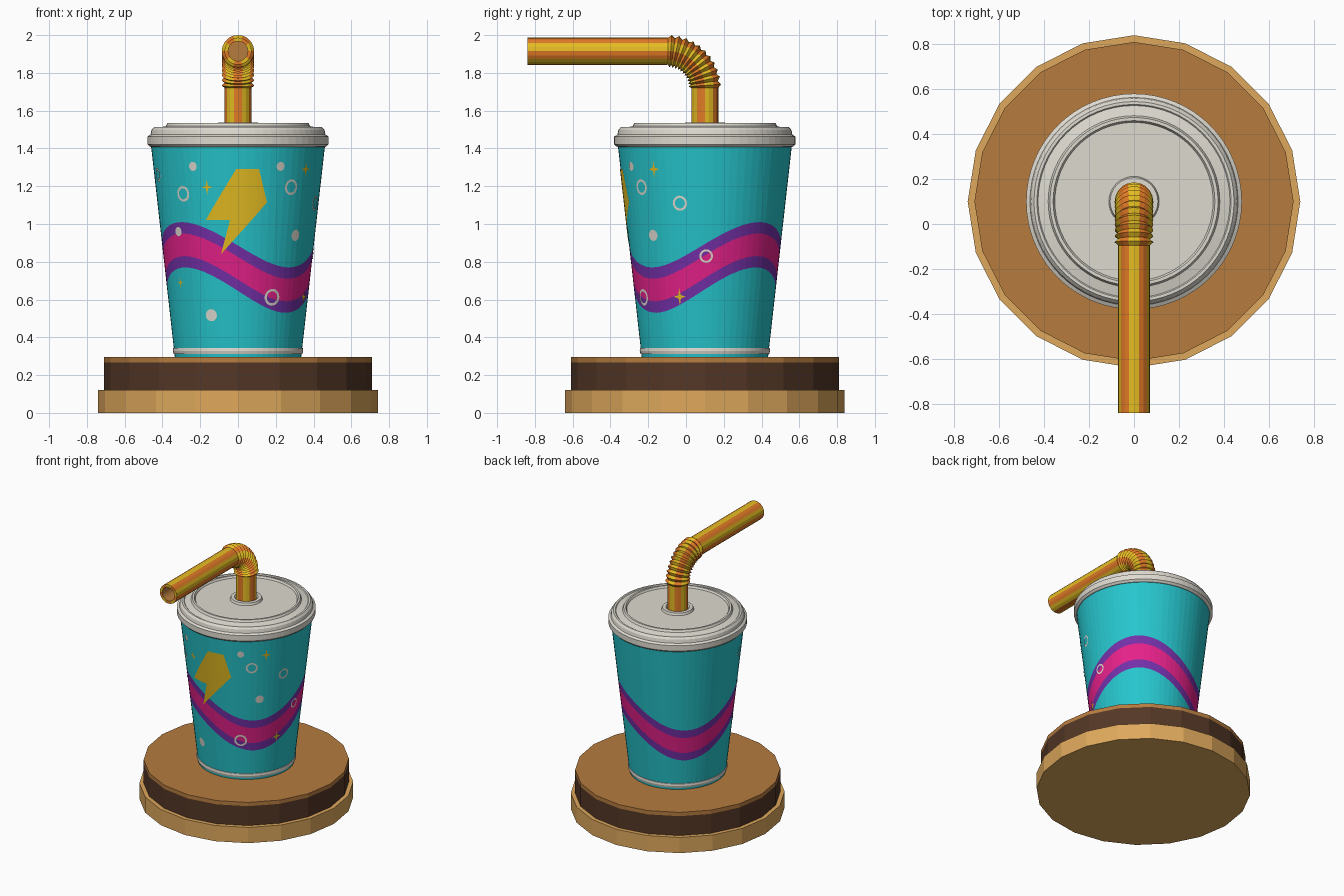
import bpy, bmesh, math
from mathutils import Vector

if "Cube" in bpy.data.objects:
    bpy.data.objects.remove(bpy.data.objects["Cube"])

CY = 0.1  # the cup axis sits slightly behind the origin


def lin(c):
    c /= 255
    return c / 12.92 if c <= 0.04045 else ((c + 0.055) / 1.055) ** 2.4


def material(name, r, g, b):
    m = bpy.data.materials.new(name)
    m.diffuse_color = (lin(r), lin(g), lin(b), 1)
    m.use_nodes = True
    m.node_tree.nodes["Principled BSDF"].inputs["Base Color"].default_value = m.diffuse_color
    return m


TEAL = material("teal", 38, 198, 205)
PINK = material("pink", 230, 33, 138)
PURPLE = material("purple", 116, 48, 168)
YELLOW = material("yellow", 228, 188, 34)
ORANGE = material("orange", 224, 122, 38)
WHITE = material("off white", 222, 218, 208)
TAN = material("tan", 222, 168, 92)
BROWN = material("brown", 182, 124, 63)
DARK = material("dark brown", 84, 55, 38)


def finish(name, bm, mats):
    bmesh.ops.remove_doubles(bm, verts=bm.verts, dist=1e-5)
    me = bpy.data.meshes.new(name)
    bm.to_mesh(me)
    bm.free()
    for m in mats:
        me.materials.append(m)
    ob = bpy.data.objects.new(name, me)
    bpy.context.collection.objects.link(ob)
    return ob


def skin(name, rings, mats, rule):
    """Join equal rings of points; rule(ring, side) picks the material."""
    bm = bmesh.new()
    vs = [[bm.verts.new(p) for p in ring] for ring in rings]
    n = len(rings[0])
    for i in range(len(vs) - 1):
        for k in range(n):
            j = (k + 1) % n
            f = bm.faces.new((vs[i][k], vs[i][j], vs[i + 1][j], vs[i + 1][k]))
            f.material_index = rule(i, k)
    return finish(name, bm, mats)


def lathe(name, profile, n, mats, rule=lambda i, k: 0):
    rings = [[(r * math.cos(math.tau * k / n), CY + r * math.sin(math.tau * k / n), z)
              for k in range(n)] for r, z in profile]
    return skin(name, rings, mats, rule)


# Round stand in two steps
lathe("stand_lower_step", [(0, 0), (.74, 0), (.74, .12), (0, .12)], 20, [TAN])
lathe("stand_upper_step", [(.70, .115), (.71, .12), (.71, .268), (.71, .297), (0, .297)],
      20, [DARK, BROWN], lambda i, k: int(i >= 2))


# Tapered cup with a wavy two-colour band running around it
def cup_r(z):
    return .335 + (z - .30) * .1126


def on_cup(theta, z, off=0.0):
    r = cup_r(z) + off
    return (r * math.sin(theta), CY - r * math.cos(theta), z)


N = 64
rows = [lambda w: .297, lambda w: w - .12, lambda w: w - .06,
        lambda w: w + .06, lambda w: w + .12, lambda w: 1.42]
cup_rings = []
for row in rows:
    ring = []
    for k in range(N):
        t = math.tau * k / N
        wave = .77 + .12 * math.cos(2 * (t + math.radians(46)))
        ring.append(on_cup(t, row(wave)))
    cup_rings.append(ring)
skin("cup_body", cup_rings, [TEAL, PURPLE, PINK], lambda i, k: (0, 1, 2, 1, 0)[i])
lathe("cup_bottom_rim", [(.330, .310), (.341, .313), (.345, .328), (.343, .343), (.334, .347)],
      N, [WHITE])

# Lid with stepped rim, raised ring and straw collar
lathe("lid", [(.445, 1.405), (.468, 1.41), (.48, 1.422), (.48, 1.463), (.463, 1.473),
              (.458, 1.498), (.445, 1.513), (.432, 1.513), (.427, 1.508), (.382, 1.518),
              (.374, 1.534), (.360, 1.534), (.352, 1.520), (.112, 1.520), (.106, 1.537),
              (.082, 1.538), (.074, 1.525), (0, 1.525)], N, [WHITE])

# Bendy straw: lengthwise stripes, ribbed elbow, open end
SIDES, BEND, R = 20, .195, .072
stations = [(Vector((0, CY, 1.50)), 0, R), (Vector((0, CY, 1.715)), 0, R)]
pivot = Vector((0, CY - BEND, 1.72))
RIBS = 11
for s in range(2 * RIBS + 1):
    a = math.pi / 2 * s / (2 * RIBS)
    nrm = Vector((0, -math.cos(a), -math.sin(a)))
    stations.append((pivot - nrm * BEND, a, .086 if s % 2 else .071))
ZT = 1.72 + BEND
for y, r in ((-.10, R), (-.84, R), (-.84, .052), (-.25, .052), (-.25, 0)):
    stations.append((Vector((0, y, ZT)), math.pi / 2, r))
straw_rings = []
for c, a, r in stations:
    nrm = Vector((0, -math.cos(a), -math.sin(a)))
    straw_rings.append([c + r * (nrm * math.cos(math.tau * k / SIDES)
                                 + Vector((1, 0, 0)) * math.sin(math.tau * k / SIDES))
                        for k in range(SIDES)])
last = len(stations) - 4
skin("straw", straw_rings, [ORANGE, YELLOW, BROWN],
     lambda i, k: 2 if i > last else ((k + 1) // 2) % 2)


# Printed decorations: flat outlines wrapped on to the cup as thin plates
def decal(name, polys, deg, z0, mat):
    bm = bmesh.new()
    for poly in polys:
        bm.faces.new([bm.verts.new((u, v, 0)) for u, v in poly])
    bmesh.ops.triangulate(bm, faces=bm.faces[:])
    for i in range(-7, 8):
        bmesh.ops.bisect_plane(bm, geom=bm.verts[:] + bm.edges[:] + bm.faces[:],
                               plane_co=(i * .025, 0, 0), plane_no=(1, 0, 0))
    for v in bm.verts:
        z = z0 + v.co.y
        v.co = on_cup(math.radians(deg) + v.co.x / cup_r(z), z, .003)
    return finish(name, bm, [mat])


def circle(r, n=16):
    return [(r * math.cos(math.tau * k / n), r * math.sin(math.tau * k / n)) for k in range(n)]


def hoop(r):
    o, i = circle(r), circle(r * .7)
    return [[o[k - 1], o[k], i[k], i[k - 1]] for k in range(len(o))]


def sparkle(r):
    pts = []
    for k in range(8):
        q = r * (.28 if k % 2 else 1)
        pts.append((.75 * q * math.cos(math.pi * k / 4), q * math.sin(math.pi * k / 4)))
    return pts


bolt = [(-.01, 1.29), (-.175, 1.02), (-.042, 1.02), (-.09, .84),
        (.156, 1.115), (.037, 1.105), (.112, 1.29)]
decal("lightning_bolt", [bolt], 0, 0, YELLOW)
for n, (deg, z, r) in enumerate([(-32, 1.305, .024), (30, 1.305, .024), (48, .94, .03),
                                 (-50, .96, .025), (-23, .517, .032)]):
    decal(f"dot_{n + 1}", [circle(r)], deg, z, WHITE)
for n, (deg, z, r) in enumerate([(-42, 1.16, .042), (40, 1.195, .042), (72, 1.11, .04),
                                 (91, .83, .036), (29, .612, .045), (-72, 1.26, .036)]):
    decal(f"bubble_ring_{n + 1}", hoop(r), deg, z, WHITE)
for n, (deg, z, r) in enumerate([(-22, 1.195, .04), (53, 1.29, .045),
                                 (-53, .69, .03), (69, .615, .045)]):
    decal(f"sparkle_{n + 1}", [sparkle(r)], deg, z, YELLOW)
